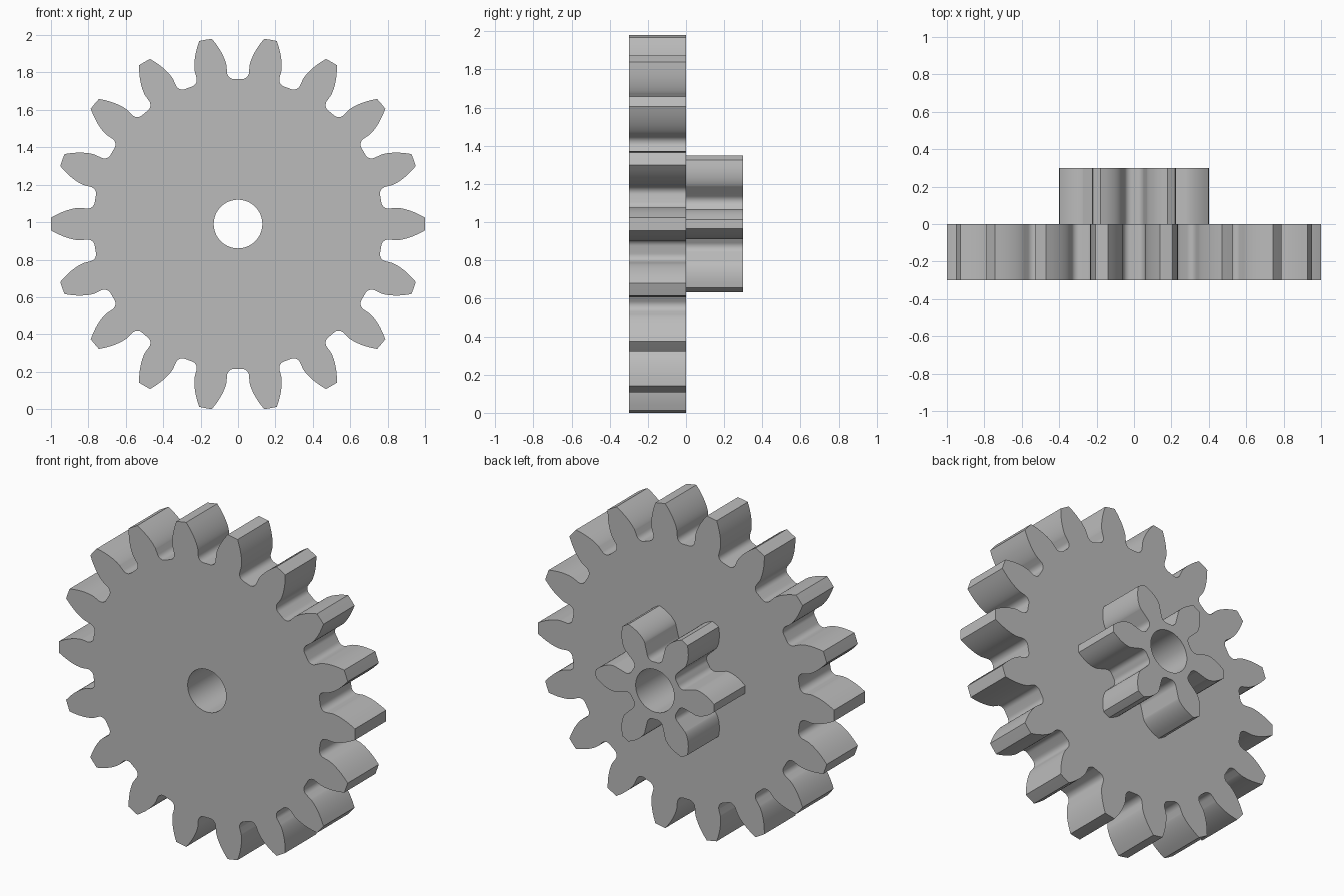
import bpy
import bmesh
from math import pi, sin, cos, tan, acos, asin, radians

MODULE = 0.1
PRESSURE = radians(20)
BORE = 0.13

if "Cube" in bpy.data.objects:
    bpy.data.objects.remove(bpy.data.objects["Cube"], do_unlink=True)

grey = bpy.data.materials.new("plain grey")
grey.use_nodes = True
grey.diffuse_color = (0.5, 0.5, 0.5, 1)
grey.node_tree.nodes["Principled BSDF"].inputs["Base Color"].default_value = (0.5, 0.5, 0.5, 1)


def inv(a):
    return tan(a) - a


def polar(r, a):
    return r * cos(a), r * sin(a)


def half_angle(teeth, r):
    """Half the angle of an involute tooth at radius r."""
    base = MODULE * teeth / 2 * cos(PRESSURE)
    return pi / (2 * teeth) + inv(PRESSURE) - inv(acos(min(1, base / r)))


def tooth_side(teeth):
    """One side of a tooth that points along +x, from tip to root."""
    pitch = MODULE * teeth / 2
    base, tip, root = pitch * cos(PRESSURE), pitch + MODULE, pitch - 1.25 * MODULE
    fillet = 0.38 * MODULE
    side = []
    # involute flank
    steps = 10
    for i in range(steps + 1):
        r = base + (tip - base) * (1 - i / steps) ** 2
        side.append(polar(r, half_angle(teeth, r)))
    # root fillet, tangent to the straight radial lower flank
    b = half_angle(teeth, base)
    d = asin(fillet / (root + fillet))
    cx, cy = polar(root + fillet, b + d)
    for i in range(9):
        x, y = polar(fillet, b - pi / 2 - (pi / 2 - d) * i / 8)
        side.append((cx + x, cy + y))
    return side


def gear_outline(teeth):
    side = tooth_side(teeth)
    tip = MODULE * (teeth / 2 + 1)
    root = MODULE * (teeth / 2 - 1.25)
    tooth = [(x, -y) for x, y in reversed(side)]
    tooth += [(tip, 0)] + side + [polar(root, pi / teeth)]
    outline = []
    for k in range(teeth):
        c, s = polar(1, 2 * pi * k / teeth)
        outline += [(x * c - y * s, x * s + y * c) for x, y in tooth]
    return outline


def make_gear(name, teeth, y_front, depth, z_centre):
    bm = bmesh.new()
    bore = [polar(BORE, 2 * pi * i / 64) for i in range(64)]
    edges = []
    for loop in (gear_outline(teeth), bore):
        verts = [bm.verts.new((x, y_front, z + z_centre)) for x, z in loop]
        edges += [bm.edges.new((v, verts[i - 1])) for i, v in enumerate(verts)]
    # front cap with the bore left open, then pushed back to full depth
    bmesh.ops.triangle_fill(bm, edges=edges, use_beauty=True)
    ext = bmesh.ops.extrude_face_region(bm, geom=bm.faces[:], use_keep_orig=True)
    moved = [g for g in ext["geom"] if isinstance(g, bmesh.types.BMVert)]
    bmesh.ops.translate(bm, verts=moved, vec=(0, depth, 0))
    bmesh.ops.recalc_face_normals(bm, faces=bm.faces[:])
    mesh = bpy.data.meshes.new(name)
    bm.to_mesh(mesh)
    bm.free()
    mesh.materials.append(grey)
    obj = bpy.data.objects.new(name, mesh)
    bpy.context.collection.objects.link(obj)
    bpy.ops.object.select_all(action="DESELECT")
    obj.select_set(True)
    bpy.context.view_layer.objects.active = obj
    bpy.ops.object.shade_smooth_by_angle(angle=radians(30))
    return obj


# the lowest tip corner of the large wheel rests on the ground
WHEEL_TEETH = 18
centre = max(-y for x, y in gear_outline(WHEEL_TEETH))
make_gear("large_gear", WHEEL_TEETH, -0.3, 0.3, centre)
make_gear("small_gear", 6, 0.0, 0.3, centre)
